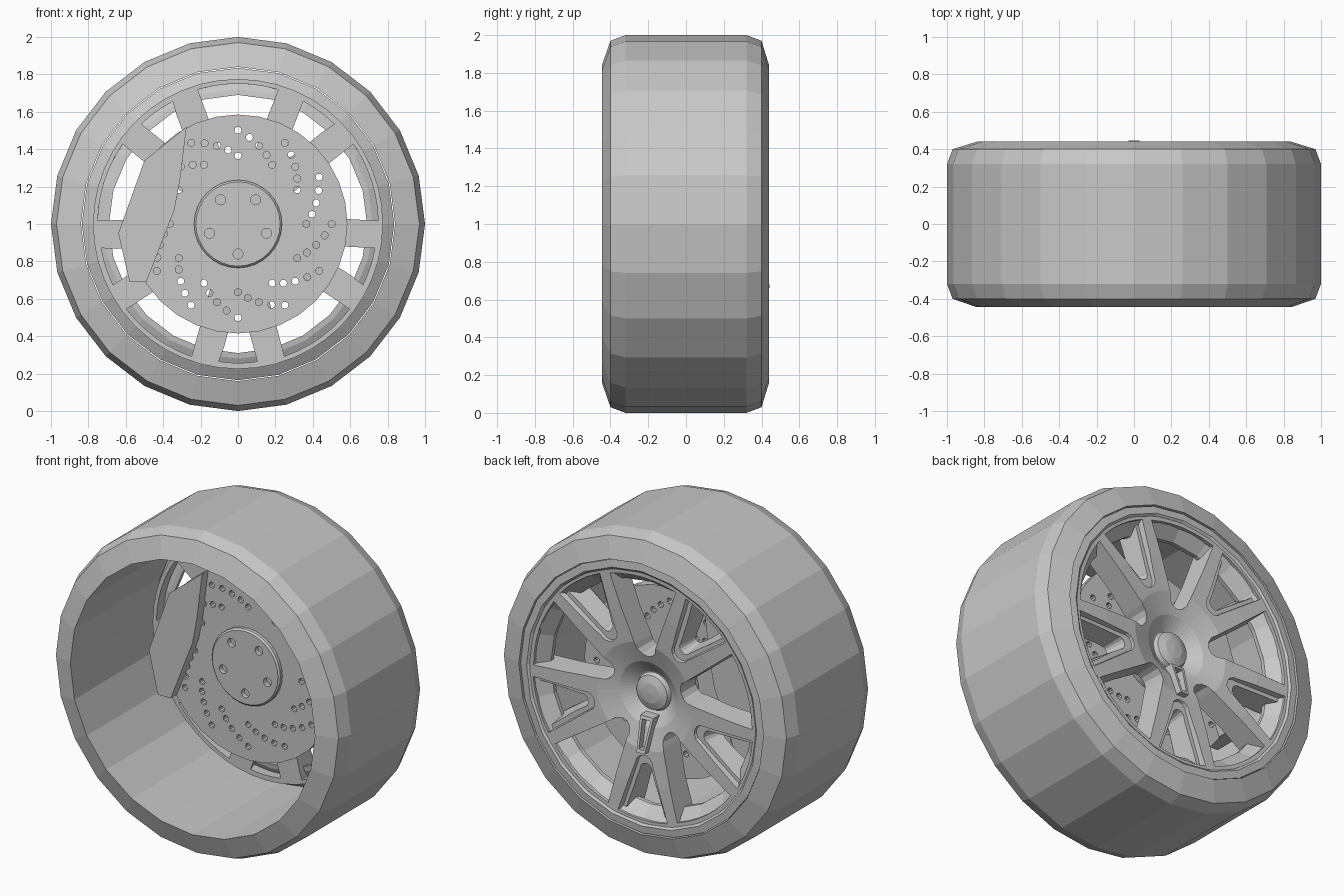
import bpy, bmesh
from math import sin, cos, pi, radians

cube = bpy.data.objects.get("Cube")
if cube:
    bpy.data.objects.remove(cube, do_unlink=True)

grey = bpy.data.materials.new("plain_grey")
grey.use_nodes = True
grey.diffuse_color = (0.58, 0.58, 0.58, 1)
for node in grey.node_tree.nodes:
    if node.type == 'BSDF_PRINCIPLED':
        node.inputs["Base Color"].default_value = (0.58, 0.58, 0.58, 1)
        node.inputs["Roughness"].default_value = 0.7

CZ = 1.0  # height of the axle


def finish(name, bm):
    bmesh.ops.remove_doubles(bm, verts=bm.verts[:], dist=1e-5)
    bmesh.ops.recalc_face_normals(bm, faces=bm.faces[:])
    mesh = bpy.data.meshes.new(name)
    bm.to_mesh(mesh)
    bm.free()
    mesh.materials.append(grey)
    ob = bpy.data.objects.new(name, mesh)
    bpy.context.collection.objects.link(ob)
    return ob


def lathe(name, profile, n):
    """Turn (radius, y) points around the axle; closed unless it starts on the axis."""
    bm = bmesh.new()
    rings = [[bm.verts.new((r * cos(2 * pi * k / n), y, CZ + r * sin(2 * pi * k / n)))
              for k in range(n)] for r, y in profile]
    count = len(rings) if profile[0][0] > 0 else len(rings) - 1
    for i in range(count):
        a, b = rings[i], rings[(i + 1) % len(rings)]
        for k in range(n):
            j = (k + 1) % n
            bm.faces.new((a[k], a[j], b[j], b[k]))
    return finish(name, bm)


def loft(bm, lower, y0, upper, y1):
    """Solid between two outlines of (x, z) points."""
    a = [bm.verts.new((x, y0, z)) for x, z in lower]
    b = [bm.verts.new((x, y1, z)) for x, z in upper]
    bm.faces.new(a)
    bm.faces.new(b[::-1])
    for i in range(len(a)):
        j = (i + 1) % len(a)
        bm.faces.new((a[i], a[j], b[j], b[i]))


def circle(x, z, r, n):
    return [(x + r * cos(2 * pi * k / n), z + r * sin(2 * pi * k / n)) for k in range(n)]


def window(angle, r0, w0, r1, half):
    """Opening with a round inner end and an arc at its outer end."""
    pts = [(r0 - w0 * cos(t * pi / 6), w0 * sin(t * pi / 6)) for t in range(-3, 4)]
    pts += [(r1 * cos(half * t / 3), r1 * sin(half * t / 3)) for t in range(3, -4, -1)]
    return [(t * cos(angle) - s * sin(angle), CZ + t * sin(angle) + s * cos(angle))
            for t, s in pts]


def cut(ob, bm):
    cutter = finish("cutter", bm)
    cutter.hide_render = True
    mod = ob.modifiers.new("cut", 'BOOLEAN')
    mod.operation = 'DIFFERENCE'
    mod.solver = 'EXACT'
    mod.object = cutter
    bpy.context.view_layer.update()
    deps = bpy.context.evaluated_depsgraph_get()
    mesh = bpy.data.meshes.new_from_object(ob.evaluated_get(deps))
    ob.modifiers.clear()
    ob.data = mesh
    bpy.data.objects.remove(cutter, do_unlink=True)


# Tyre with its inner barrel
lathe("tyre", [(1, -.32), (1, .32), (.97, .40), (.84, .44),
               (.84, -.445), (.97, -.40)], 24)

# Rim ring behind the spoke ends
lathe("rim_ring", [(.835, .43), (.79, .435), (.76, .41), (.69, .34),
                   (.69, .315), (.72, .32), (.78, .35), (.835, .385)], 24)

# Dished wheel face, cut into five pairs of spokes
face = lathe("spoked_face", [(0, .30), (.12, .31), (.2, .365), (.33, .405), (.55, .42),
                             (.775, .425), (.775, .27), (.5, .27), (.25, .24), (0, .24)], 48)
pairs = [radians(-90 + 72 * k) for k in range(5)]

wide = bmesh.new()
narrow = bmesh.new()
ledge = bmesh.new()
for a in pairs:
    b = a + radians(36)
    loft(wide, window(b, .31, .055, .75, radians(16)), .15,
         window(b, .31, .075, .75, radians(18)), .5)
    loft(narrow, window(a, .48, .015, .74, radians(6.5)), .2,
         window(a, .45, .05, .75, radians(12)), .46)
    loft(ledge, window(a, .42, .055, .755, radians(12.5)), .39,
         window(a, .42, .07, .755, radians(13.5)), .46)
for bm in (wide, narrow, ledge):
    cut(face, bm)

# Domed centre cap
cap = lathe("centre_cap", [(0, .355), (.06, .35), (.105, .335), (.12, .30), (0, .30)], 32)

# Small raised frame below the cap
bm = bmesh.new()
outer = [(-.045, .13), (.045, .13), (.028, .335), (-.028, .335)]
inner = [(-.028, .15), (.028, .15), (.016, .315), (-.016, .315)]


def frame_ring(pts, drop):
    return [bm.verts.new((x, .345 + .3 * r - drop, CZ - r)) for x, r in pts]


loops = [frame_ring(outer, 0), frame_ring(inner, 0), frame_ring(inner, .06), frame_ring(outer, .06)]
for i in range(4):
    a, b = loops[i], loops[(i + 1) % 4]
    for k in range(4):
        j = (k + 1) % 4
        bm.faces.new((a[k], a[j], b[j], b[k]))
finish("raised_frame", bm)

# Brake disc with twelve curved rows of drilled holes
disc = lathe("brake_disc", [(0, .10), (.585, .10), (.585, .16), (0, .16)], 32)
bm = bmesh.new()
for row in range(12):
    for i in range(5):
        t = radians(90 + 30 * row + 7.5 * i)
        r = .365 + .034 * i
        hole = circle(r * cos(t), CZ + r * sin(t), .019, 10)
        loft(bm, hole, .05, hole, .2)
cut(disc, bm)

# Disc hub with five bolt holes
hub = lathe("disc_hub", [(0, .07), (.225, .07), (.235, .08), (.235, .12), (0, .12)], 32)
bm = bmesh.new()
for a in pairs:
    hole = circle(.16 * cos(a), CZ + .16 * sin(a), .027, 12)
    loft(bm, hole, .0, hole, .105)
cut(hub, bm)

# Axle carrier joining the disc to the wheel face
lathe("axle_carrier", [(0, .15), (.2, .15), (.2, .25), (0, .25)], 32)

# Brake caliper gripping the disc edge
outline = [(-.275, 1.52), (-.5, 1.34), (-.64, .95), (-.58, .69), (-.49, .69),
           (-.34, 1.075), (-.31, 1.235)]
bm = bmesh.new()
loft(bm, outline, .04, outline, .21)
finish("brake_caliper", bm)
